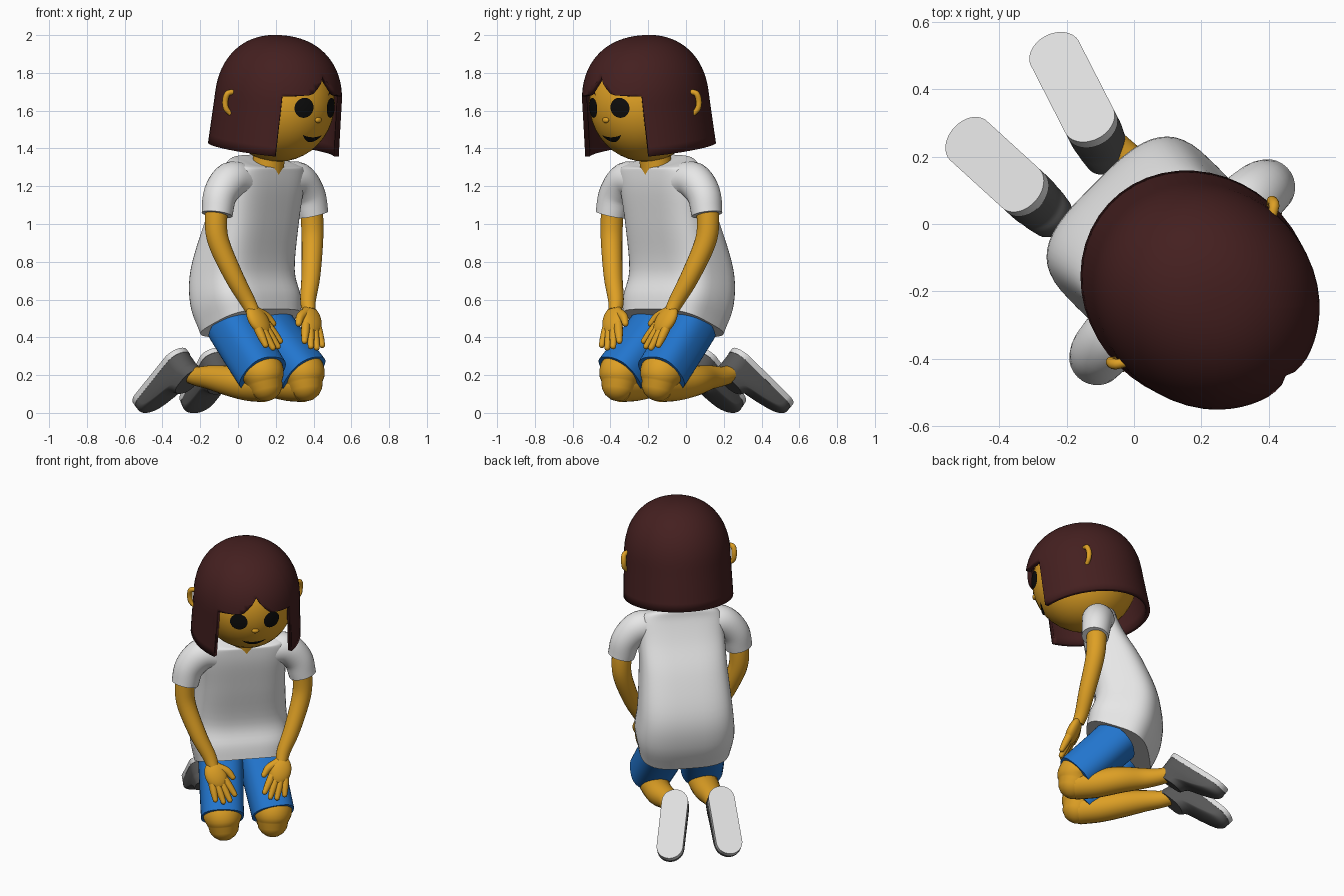
import bpy, bmesh
from math import sin, cos, pi, radians, sqrt, copysign
from mathutils import Vector, Matrix

if "Cube" in bpy.data.objects:
    bpy.data.objects.remove(bpy.data.objects["Cube"])

# The figure is built facing -y, then every mesh is turned to face the diagonal
TURN = Matrix.Rotation(radians(45), 4, 'Z')
AXES = [Vector((1, 0, 0)), Vector((0, 1, 0)), Vector((0, 0, 1))]


def material(name, rgb):
    m = bpy.data.materials.new(name)
    m.use_nodes = True
    m.diffuse_color = (*rgb, 1)
    m.node_tree.nodes["Principled BSDF"].inputs["Base Color"].default_value = (*rgb, 1)
    return m


SKIN = material("golden skin", (0.73, 0.35, 0.018))
HAIR = material("dark brown hair", (0.058, 0.014, 0.014))
WHITE = material("white cloth", (0.8, 0.8, 0.8))
BLUE = material("blue cloth", (0.016, 0.18, 0.62))
GREY = material("dark grey shoe", (0.095, 0.095, 0.095))
SOLE = material("light grey sole", (0.74, 0.74, 0.74))
BLACK = material("black", (0.004, 0.004, 0.004))


def finish(name, bm, mat, recalc=True, angle=50):
    if recalc:
        bmesh.ops.recalc_face_normals(bm, faces=bm.faces)
    bm.transform(TURN)
    me = bpy.data.meshes.new(name)
    bm.to_mesh(me)
    bm.free()
    ob = bpy.data.objects.new(name, me)
    bpy.context.collection.objects.link(ob)
    me.materials.append(mat)
    bpy.ops.object.select_all(action='DESELECT')
    ob.select_set(True)
    bpy.context.view_layer.objects.active = ob
    bpy.ops.object.shade_smooth_by_angle(angle=radians(angle))
    return ob


def ring(c, u, v, n=2, count=32):
    """Superellipse cross-section around c with half-axes u and v."""
    pts = []
    for i in range(count):
        a = 2 * pi * i / count
        ca, sa = cos(a), sin(a)
        pts.append(c + u * copysign(abs(ca) ** (2 / n), ca) + v * copysign(abs(sa) ** (2 / n), sa))
    return pts


def loft(name, rings, mat):
    bm = bmesh.new()
    rows = [[bm.verts.new(p) for p in r] for r in rings]
    k = len(rows[0])
    for a, b in zip(rows, rows[1:]):
        for i in range(k):
            bm.faces.new((a[i], a[(i + 1) % k], b[(i + 1) % k], b[i]))
    bm.faces.new(rows[0])
    bm.faces.new(rows[-1])
    return finish(name, bm, mat)


def spline(pts, steps=5):
    """Catmull-Rom subdivision of a list of points of any dimension."""
    p = [Vector(q) for q in pts]
    p = [p[0] * 2 - p[1]] + p + [p[-1] * 2 - p[-2]]
    out = []
    for a, b, c, d in zip(p, p[1:], p[2:], p[3:]):
        for j in range(steps):
            t = j / steps
            out.append((b * 2 + (c - a) * t + (a * 2 - b * 5 + c * 4 - d) * t * t
                        + (b * 3 - a - c * 3 + d) * t ** 3) * 0.5)
    return out + [p[-2]]


def tube(name, pts, mat, rounded=False, count=20, n=2):
    """Limb through (x, y, z, radius) points."""
    p = spline(pts)
    tans = [(p[min(i + 1, len(p) - 1)] - p[max(i - 1, 0)]).to_3d().normalized() for i in range(len(p))]
    ref = min(AXES, key=lambda ax: max(abs(t.dot(ax)) for t in tans))
    stations = [(q.to_3d(), t, q[3]) for q, t in zip(p, tans)]
    if rounded:
        c, t, r = stations[-1]
        stations += [(c + t * r * sin(a), t, r * cos(a)) for a in (0.4, 0.8, 1.2, 1.5)]
    rings = []
    for c, t, r in stations:
        u = t.cross(ref).normalized()
        rings.append(ring(c, u * r, t.cross(u) * r, n, count))
    return loft(name, rings, mat)


def ball(name, c, size, mat, rot=Matrix()):
    bm = bmesh.new()
    bmesh.ops.create_uvsphere(bm, u_segments=32, v_segments=20, radius=1)
    bm.transform(Matrix.Translation(c) @ rot @ Matrix.Diagonal((*size, 1)))
    return finish(name, bm, mat)


# Head
HEAD, HSIZE = Vector((0, -0.3, 1.64)), (0.287, 0.315, 0.31)
ball("head", HEAD, HSIZE, SKIN)
ball("nose", (0, -0.602, 1.55), (0.022, 0.012, 0.015), SKIN)
tube("neck", [(0, -0.215, 1.22, 0.085), (0, -0.23, 1.34, 0.085), (0, -0.26, 1.5, 0.085)], SKIN)


def face_patch(name, cx, half, low, high, mat):
    """Thin painted shape on the face between two curves."""
    bm = bmesh.new()
    grid = []
    for i in range(21):
        t = -cos(pi * i / 20)
        x = cx + half * t
        col = []
        for j in range(5):
            z = low(t) + (high(t) - low(t)) * j / 4
            d = sqrt(1 - (x / HSIZE[0]) ** 2 - ((z - HEAD.z) / HSIZE[2]) ** 2)
            col.append(bm.verts.new((x, HEAD.y - HSIZE[1] * d - 0.006, z)))
        grid.append(col)
    for a, b in zip(grid, grid[1:]):
        for j in range(4):
            bm.faces.new((a[j], b[j], b[j + 1], a[j + 1]))
    bmesh.ops.remove_doubles(bm, verts=bm.verts, dist=1e-5)
    finish(name, bm, mat, recalc=False)


def arc(t):
    return sqrt(max(0, 1 - t * t))


face_patch("mouth", 0, 0.073, lambda t: 1.433 + 0.038 * t * t, lambda t: 1.459 + 0.012 * t * t, BLACK)

# Hair: a bob with a parted fringe, open in front of the face
OPEN = 45


def hair_low(deg):
    a = abs(deg)
    if a > OPEN:
        return -0.25
    return 0.19 - 0.1 * min(a / 16, 1) ** 0.8 - 0.02 * max(0, a - 16) / 29


angles = list(range(-OPEN, OPEN + 1, 5)) + [OPEN + 1] + list(range(54, 311, 8)) + [359 - OPEN]
bm = bmesh.new()
tilt = Matrix.Translation((0, -0.3, 1.64)) @ Matrix.Rotation(radians(8), 4, 'X')
cols = []
for deg in angles:
    col, f = [], radians(deg)
    for i in range(25):
        h = max(0.359 - 0.609 * (i / 24) ** 2, hair_low(deg))
        r = max(0, 1 - (max(h, 0) / 0.359) ** 2.25) ** (1 / 2.25) - 0.13 * min(h, 0)
        col.append(bm.verts.new(tilt @ Vector((0.32 * r * sin(f), -0.354 * r * cos(f), h))))
    cols.append(col)
for a, b in zip(cols, cols[1:] + cols[:1]):
    for i in range(24):
        bm.faces.new((a[i], a[i + 1], b[i + 1], b[i]))
bmesh.ops.remove_doubles(bm, verts=bm.verts, dist=1e-5)
hair = finish("hair", bm, HAIR)
shell = hair.modifiers.new("thickness", 'SOLIDIFY')
shell.thickness, shell.offset = 0.026, -1

# Shirt body: rounded-box sections (z, centre y, half width, half depth, slope)
sections = [(1.335, -0.2, 0.10, 0.08, 0.4), (1.328, -0.2, 0.2, 0.1, 0.3), (1.29, -0.195, 0.25, 0.11, 0.1),
            (1.18, -0.165, 0.258, 0.135, 0), (1.0, -0.1, 0.263, 0.17, 0), (0.76, -0.035, 0.282, 0.195, 0),
            (0.6, -0.055, 0.295, 0.212, -0.15), (0.475, -0.095, 0.275, 0.187, -0.4)]
loft("shirt", [ring(Vector((0, y, z)), Vector((w, 0, 0)), Vector((0, d, d * k)), 3.3, 48)
               for z, y, w, d, k in spline(sections)], WHITE)

# Paired parts
for side, s in (("right", -1), ("left", 1)):
    def P(x, y, z, *r):
        return Vector((x * s, y, z, *r))

    # Eyes, brows and ears
    face_patch(side + "_eye", 0.1 * s, 0.05, lambda t: 1.615 - 0.053 * arc(t), lambda t: 1.615 + 0.053 * arc(t), BLACK)
    face_patch(side + "_brow", 0.11 * s, 0.04, lambda t: 1.695 - 0.015 * t * t, lambda t: 1.71 - 0.022 * t * t, HAIR)
    tube(side + "_ear", [P(0.305, -0.275, 1.7, 0.013), P(0.333, -0.255, 1.69, 0.016), P(0.338, -0.242, 1.65, 0.016),
                         P(0.333, -0.245, 1.61, 0.015), P(0.31, -0.26, 1.58, 0.012)], SKIN, True, 12)

    # Sleeve and arm
    tube(side + "_sleeve", [P(0.15, -0.195, 1.225, 0.095), P(0.25, -0.195, 1.23, 0.098),
                            P(0.33, -0.197, 1.155, 0.09), P(0.36, -0.203, 1.05, 0.082)], WHITE, count=28)
    tube(side + "_arm", [P(0.345, -0.2, 1.15, 0.06), P(0.36, -0.195, 1.02, 0.06), P(0.35, -0.207, 0.9, 0.057),
                         P(0.287, -0.258, 0.72, 0.05), P(0.23, -0.295, 0.6, 0.042), P(0.21, -0.32, 0.54, 0.036)], SKIN)

    # Hand resting on the thigh
    d = P(0.23, -0.295, 0.58)
    d = (P(0.14, -0.42, 0.34) - d).normalized()
    w = P(-1, 0, 0)
    w = (w - d * w.dot(d)).normalized()
    n = w.cross(d)
    palm = P(0.197, -0.35, 0.49)
    ball(side + "_palm", palm, (0.066, 0.09, 0.036), SKIN, Matrix((w, d, n)).transposed().to_4x4())
    for i, length in enumerate((0.1, 0.12, 0.115, 0.085)):
        off = 0.045 - 0.03 * i
        root, tip = palm + w * off * 0.9 + d * 0.04, palm + w * off * 1.35 + d * (0.05 + length)
        tube(f"{side}_finger_{i + 1}", [(*root, 0.024), (*root.lerp(tip, 0.5), 0.022), (*tip, 0.016)],
             SKIN, True, 12)
    root, tip = palm + w * 0.025 - d * 0.045, palm + w * 0.09 + d * 0.05
    tube(side + "_thumb", [(*root, 0.027), (*(root.lerp(tip, 0.5) + w * 0.015), 0.024), (*tip, 0.017)], SKIN, True, 12)

    # Shoe placement: sole turned up, the left toe pointing outwards
    heel = P(0.16 if s < 0 else 0.105, 0.255, 0.345)
    toe = P(0.175 if s < 0 else 0.21, 0.58, 0.045)
    along = (toe - heel).normalized()
    across = along.cross(AXES[2]).normalized()
    up = across.cross(along).normalized()
    mid, half = (heel + toe) / 2, (toe - heel).length / 2
    ankle = 0.15 if s < 0 else 0.12

    # Shorts leg, knee and folded shin
    tube(side + "_shorts_leg", [P(0.12, -0.085, 0.465, 0.135), P(0.138, -0.21, 0.335, 0.131),
                                P(0.155, -0.34, 0.205, 0.128)], BLUE, count=40, n=2.5)
    tube(side + "_knee", [P(0.155, -0.28, 0.265, 0.117), P(0.153, -0.335, 0.208, 0.117),
                          P(0.15, -0.352, 0.155, 0.094)], SKIN, True, 28)
    tube(side + "_shin", [P(0.15, -0.345, 0.145, 0.088), P(0.147, -0.22, 0.15, 0.086), P(0.145, -0.08, 0.17, 0.08),
                          P(ankle, 0.05, 0.187, 0.065), P(ankle, 0.15, 0.193, 0.052), P(ankle, 0.23, 0.21, 0.046)],
         SKIN, count=24)

    def slab(depth, shift, long, wide):
        c = mid - up * depth + along * shift
        return [p + along * copysign(long - wide, (p - c).dot(along) + 1e-6)
                for p in ring(c, along * wide, across * wide, 2, 42)]

    loft(side + "_sole", [slab(0, 0, half, 0.08), slab(0.03, 0, half, 0.08)], SOLE)
    upper = [(0.028, 0, half - 0.003, 0.079), (0.06, 0, half - 0.003, 0.08), (0.085, -0.015, half - 0.018, 0.079),
             (0.108, -0.06, half - 0.062, 0.076), (0.13, -0.115, 0.112, 0.074), (0.165, -0.135, 0.095, 0.068)]
    loft(side + "_shoe", [slab(*q) for q in spline(upper, 3)], GREY)
